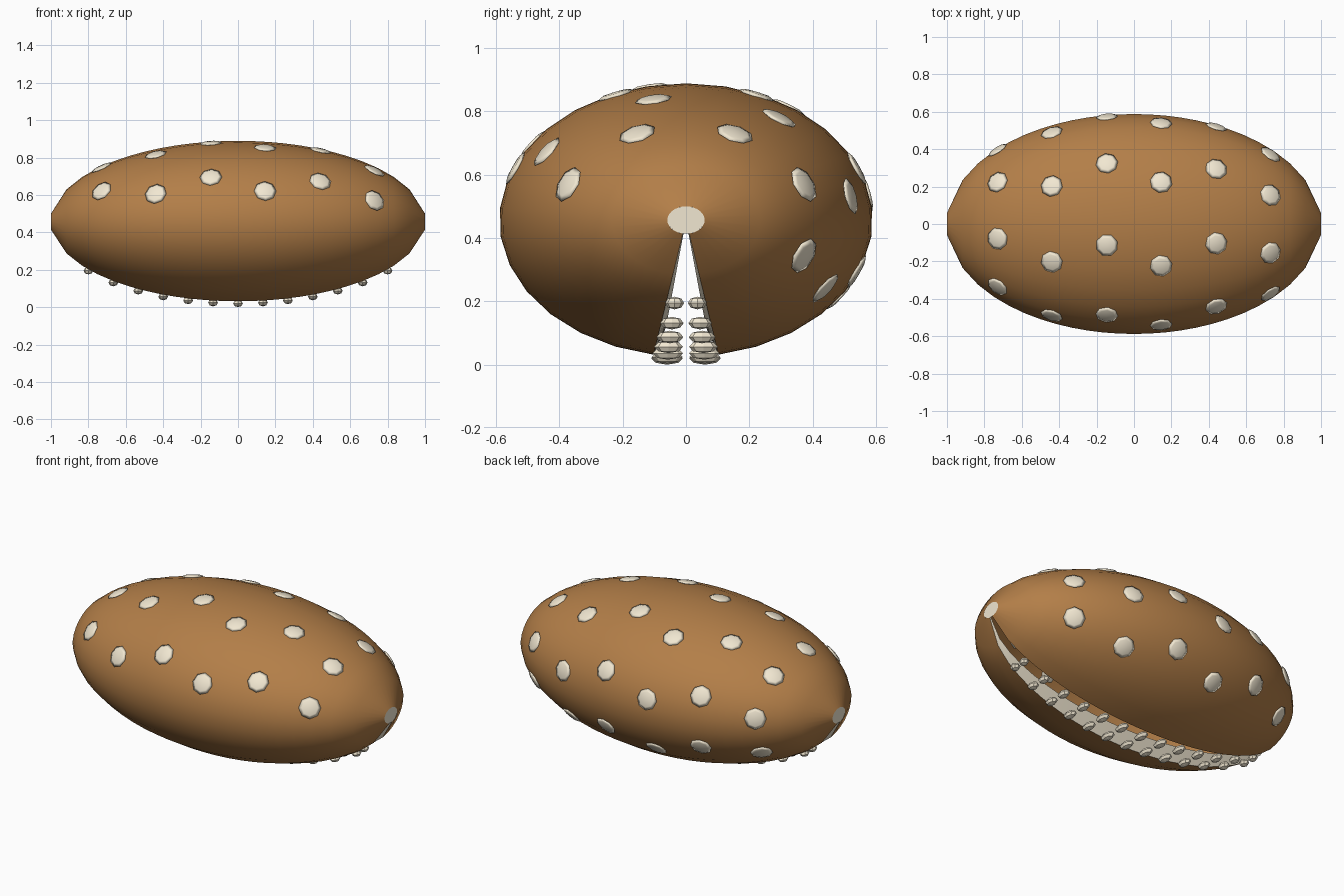
import bpy, bmesh
from math import sin, cos, sqrt, radians, pi
from mathutils import Vector, Matrix

if "Cube" in bpy.data.objects:
    bpy.data.objects.remove(bpy.data.objects["Cube"])

RY, RZ, Z0 = 0.59, 0.432, 0.457     # half width, half height, centre height
STEPS, ARC, GAP = 24, 28, radians(10)


def material(name, rgb):
    m = bpy.data.materials.new(name)
    m.diffuse_color = (*rgb, 1)
    m.use_nodes = True
    m.node_tree.nodes["Principled BSDF"].inputs["Base Color"].default_value = m.diffuse_color
    return m


BROWN = material("brown", (0.45, 0.21, 0.065))
CREAM = material("cream", (0.88, 0.80, 0.64))


def radius(x):
    return max(0.1, sqrt(max(0, 1 - x * x)))


def on_shell(x, a, k=1.0):
    """Point on the shell at length x, angle a measured from the underside."""
    r = radius(x) * k
    return Vector((x, r * RY * sin(a), Z0 - r * RZ * cos(a)))


def finish(bm, name, mat, smooth):
    me = bpy.data.meshes.new(name)
    bm.to_mesh(me)
    bm.free()
    me.materials.append(mat)
    for p in me.polygons:
        p.use_smooth = smooth
    ob = bpy.data.objects.new(name, me)
    bpy.context.collection.objects.link(ob)
    return ob


def grid(bm, rows):
    vs = [[bm.verts.new(p) for p in row] for row in rows]
    for a, b in zip(vs, vs[1:]):
        for j in range(len(a) - 1):
            bm.faces.new((a[j], a[j + 1], b[j + 1], b[j]))


xs = [-1 + 2 * i / STEPS for i in range(STEPS + 1)]

# domed shell, open along the underside
bm = bmesh.new()
grid(bm, [[on_shell(x, GAP + (2 * pi - 2 * GAP) * j / ARC) for j in range(ARC + 1)]
          for x in xs])
finish(bm, "shell_body", BROWN, True)

# pale walls folding inward from both edges of the opening
bm = bmesh.new()
for s in (-1, 1):
    rows = []
    for x in xs:
        lip = on_shell(x, s * GAP)
        inner = on_shell(x, s * GAP, 0.8)
        inner.y = lip.y * 0.62
        rows.append([lip, inner] if s < 0 else [inner, lip])
    grid(bm, rows)
finish(bm, "opening_walls", CREAM, True)

# oval caps closing both tips
bm = bmesh.new()
for s in (-1, 1):
    ring = [bm.verts.new(on_shell(s, 2 * pi * s * j / ARC)) for j in range(ARC)]
    bm.faces.new(ring)
finish(bm, "tip_caps", CREAM, False)

# two rows of small teeth along the opening
bm = bmesh.new()
for i in range(13):
    x = -0.8 + 1.6 * i / 12
    r = radius(x)
    for s in (-1, 1):
        loc = Vector((x, s * 0.06 * r, Z0 - 0.437 * r))
        mat = Matrix.LocRotScale(loc, None, Vector((0.026, 0.05 * r, 0.02)))
        bmesh.ops.create_uvsphere(bm, u_segments=8, v_segments=4, radius=1, matrix=mat)
finish(bm, "teeth", CREAM, False)

# staggered pale spots over the back
bm = bmesh.new()
for col, x in enumerate((-0.73, -0.44, -0.145, 0.145, 0.44, 0.73)):
    start = -67.5 if col % 2 else -56.25
    for k in range(5):
        p = on_shell(x, pi - radians(start + 45 * k))
        n = Vector((p.x, p.y / RY ** 2, (p.z - Z0) / RZ ** 2)).normalized()
        mat = Matrix.LocRotScale(p, n.to_track_quat('Z', 'Y'), Vector((0.06, 0.06, 0.01)))
        bmesh.ops.create_uvsphere(bm, u_segments=8, v_segments=4, radius=1, matrix=mat)
finish(bm, "spots", CREAM, True)
